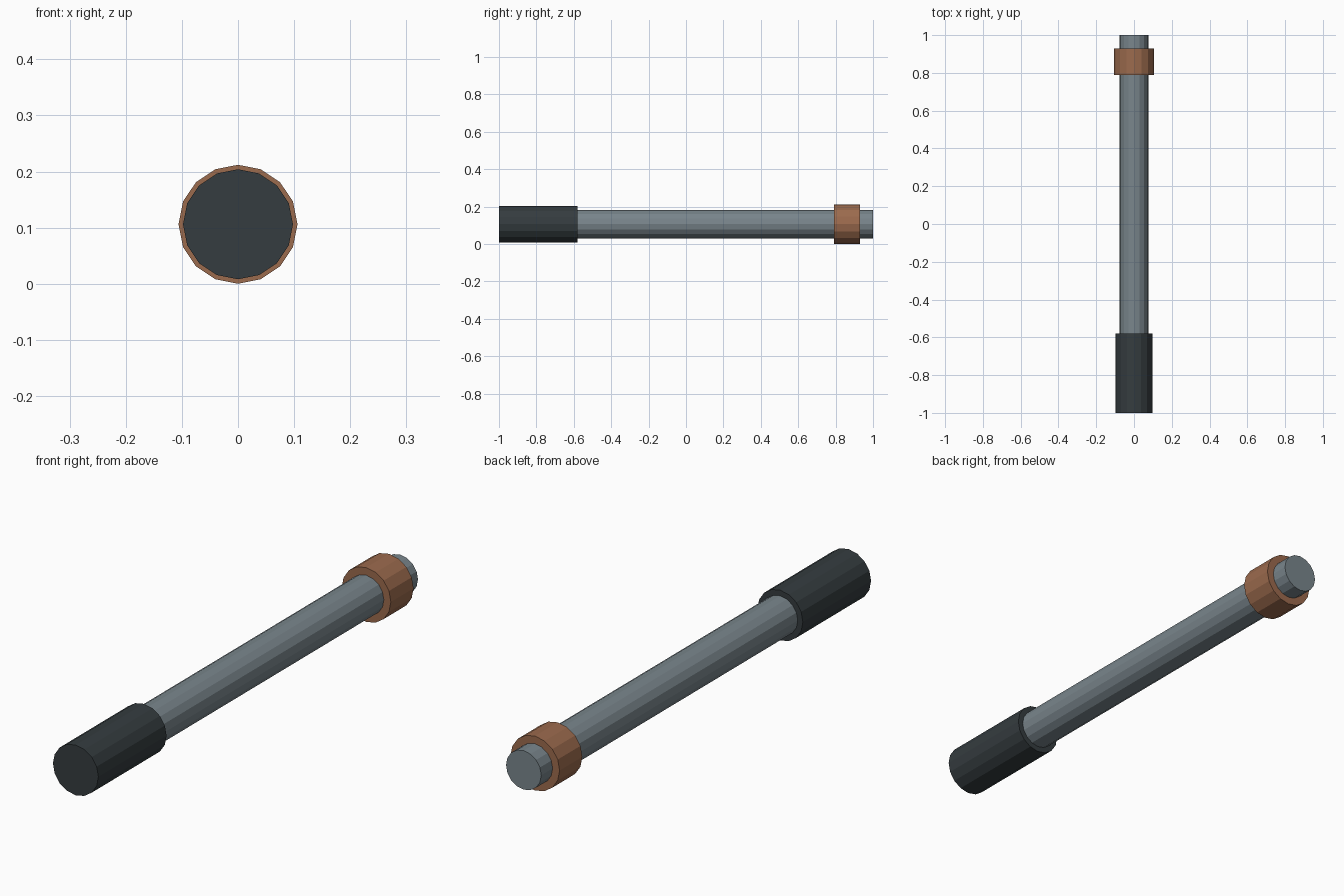
import bpy
import math

cube = bpy.data.objects.get("Cube")
if cube:
    bpy.data.objects.remove(cube, do_unlink=True)

AXIS_HEIGHT = 0.106


def make_material(name, colour):
    mat = bpy.data.materials.new(name)
    mat.use_nodes = True
    mat.diffuse_color = colour
    bsdf = mat.node_tree.nodes["Principled BSDF"]
    bsdf.inputs["Base Color"].default_value = colour
    bsdf.inputs["Roughness"].default_value = 0.7
    return mat


def rod(name, radius, y_start, y_end, sides, mat):
    """Flat-shaded cylinder lying along y."""
    bpy.ops.mesh.primitive_cylinder_add(
        vertices=sides, radius=radius, depth=y_end - y_start,
        location=(0, (y_start + y_end) / 2, AXIS_HEIGHT),
        rotation=(math.pi / 2, 0, 0))
    obj = bpy.context.object
    obj.name = name
    bpy.ops.object.transform_apply(location=False, rotation=True, scale=False)
    obj.data.materials.append(mat)
    return obj


steel = make_material("blue_grey_metal", (0.19, 0.235, 0.26, 1))
rubber = make_material("dark_rubber", (0.035, 0.045, 0.05, 1))
copper = make_material("brown_copper", (0.33, 0.145, 0.075, 1))

# Long shaft, dark end grip and copper collar
rod("shaft", 0.076, -0.98, 1.0, 16, steel)
rod("end_grip", 0.098, -1.0, -0.58, 16, rubber)
rod("collar", 0.106, 0.79, 0.93, 16, copper)
